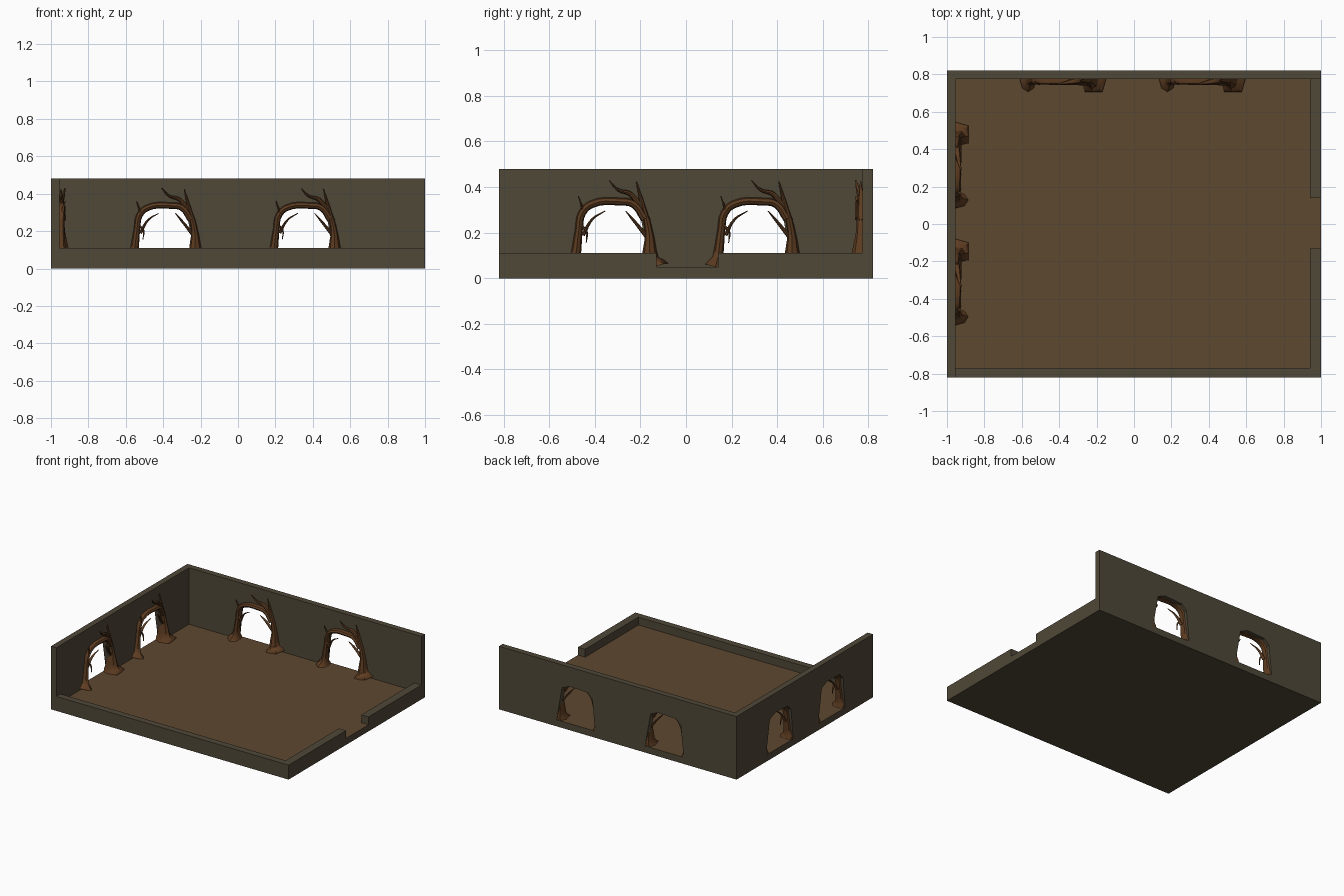
import bpy, bmesh, math
from mathutils import Matrix

if "Cube" in bpy.data.objects:
    bpy.data.objects.remove(bpy.data.objects["Cube"])

FLOOR, LOW, HIGH, THICK = 0.05, 0.11, 0.48, 0.045


def material(name, rgb):
    m = bpy.data.materials.new(name)
    m.diffuse_color = (*rgb, 1)
    m.use_nodes = True
    m.node_tree.nodes["Principled BSDF"].inputs["Base Color"].default_value = m.diffuse_color
    return m


STONE = material("stone", (0.08, 0.065, 0.04))
EARTH = material("earth", (0.11, 0.065, 0.03))
BARK = material("bark", (0.11, 0.045, 0.015))


def add_object(name, mesh, mat, matrix=Matrix()):
    ob = bpy.data.objects.new(name, mesh)
    bpy.context.collection.objects.link(ob)
    ob.matrix_world = matrix
    if not mesh.materials:
        mesh.materials.append(mat)
    return ob


def prism(name, outline, depth, mat, matrix=Matrix()):
    """Extrude an outline of (u, z) points along local +y."""
    bm = bmesh.new()
    face = bm.faces.new([bm.verts.new((u, 0, z)) for u, z in outline])
    ext = bmesh.ops.extrude_face_region(bm, geom=[face], use_keep_orig=True)
    moved = [g for g in ext["geom"] if isinstance(g, bmesh.types.BMVert)]
    bmesh.ops.translate(bm, verts=moved, vec=(0, depth, 0))
    bmesh.ops.recalc_face_normals(bm, faces=bm.faces)
    mesh = bpy.data.meshes.new(name)
    bm.to_mesh(mesh)
    bm.free()
    return add_object(name, mesh, mat, matrix)


def box(name, x0, x1, y0, y1, z0, z1):
    rect = [(x0, z0), (x1, z0), (x1, z1), (x0, z1)]
    return prism(name, rect, y1 - y0, STONE, Matrix.Translation((0, y0, 0)))


# Base slab with an earth-coloured top
slab = box("floor_slab", -1, 1, -0.82, 0.82, 0, FLOOR)
slab.data.materials.append(EARTH)
for p in slab.data.polygons:
    if p.normal.z > 0.9:
        p.material_index = 1

# Low walls, with an entrance gap on the right
box("front_low_wall", -0.955, 1, -0.82, -0.77, FLOOR, LOW)
box("right_low_wall_front", 0.94, 1, -0.77, -0.13, FLOOR, LOW)
box("right_low_wall_back", 0.94, 1, 0.14, 0.775, FLOOR, LOW)

# Tall walls whose outline is notched by the arched openings
ARCH = [(-.175, FLOOR), (-.15, .285), (-.11, .325), (.04, .332),
        (.105, .305), (.15, FLOOR)]
back_frame = Matrix.Translation((0, 0.775, 0))
left_frame = Matrix.Translation((-0.955, 0, 0)) @ Matrix.Rotation(math.pi / 2, 4, "Z")
back_centres, left_centres = (-0.38, 0.365), (-0.31, 0.315)


def tall_wall(name, u0, u1, centres, frame):
    outline = [(u0, FLOOR)]
    for c in centres:
        outline += [(c + u, z) for u, z in ARCH]
    outline += [(u1, FLOOR), (u1, HIGH), (u0, HIGH)]
    prism(name, outline, THICK, STONE, frame)


tall_wall("back_wall", -0.955, 1, back_centres, back_frame)
tall_wall("left_wall", -0.82, 0.82, left_centres, left_frame)

# Tree limbs: start radius, end radius, then the path as (u, z)
RIGHT_TRUNK = .026, .002, [(.153, .09), (.148, .2), (.117, .33), (.092, .425)]
LEFT_TRUNK = .017, .017, [(-.176, .09), (-.16, .21), (-.146, .285), (-.105, .324),
                          (.02, .336), (.08, .325), (.128, .26)]
BRANCHES = [
    (.015, .002, [(.142, .25), (.068, .368), (.012, .388), (-.028, .43)]),  # upper
    (.011, .002, [(-.165, .2), (-.143, .29), (-.162, .36)]),                # spike
    (.011, .002, [(-.15, .28), (-.152, .235), (-.126, .205), (-.128, .155)]),
    (.009, .002, [(-.142, .19), (-.1, .26), (-.045, .295)]),                # left twig
    (.010, .002, [(.14, .18), (.075, .26), (.045, .295)]),                  # right twig
]


def add_limb(curve, limb, rooted):
    r0, r1, path = limb
    last = len(path) - 1
    knots = [(u, (-.006 if rooted else -.02) * i / last, z, r0 + (r1 - r0) * i / last)
             for i, (u, z) in enumerate(path)]
    if rooted:  # flared foot on the floor
        u = path[0][0]
        knots[0] = (u, 0, path[0][1], r0 * 1.35)
        knots.insert(0, (u * 1.06, 0, FLOOR, r0 * 2.7))
    sp = curve.splines.new("BEZIER")
    sp.bezier_points.add(len(knots) - 1)
    for bp, (u, d, z, r) in zip(sp.bezier_points, knots):
        bp.co, bp.radius = (u, d, z), r
        bp.handle_left_type = bp.handle_right_type = "AUTO"


def tree_mesh():
    cu = bpy.data.curves.new("tree_limbs", "CURVE")
    cu.dimensions = "3D"
    cu.bevel_depth = 1
    cu.bevel_resolution = 2
    cu.resolution_u = 4
    cu.use_fill_caps = True
    for trunk in (RIGHT_TRUNK, LEFT_TRUNK):
        add_limb(cu, trunk, True)
    for branch in BRANCHES:
        add_limb(cu, branch, False)
    tmp = bpy.data.objects.new("tree_curve", cu)
    bpy.context.collection.objects.link(tmp)
    deps = bpy.context.evaluated_depsgraph_get()
    mesh = bpy.data.meshes.new_from_object(tmp.evaluated_get(deps))
    bpy.data.objects.remove(tmp)
    # Deepen limbs through the wall, keeping them inside its outer face
    for v in mesh.vertices:
        v.co.y = max(-0.07, min(0.042, v.co.y * 1.5))
        v.co.z = max(FLOOR, v.co.z)
    return mesh


tree = tree_mesh()
tree.materials.clear()
trees = []
for side, centres, frame in (("back", back_centres, back_frame),
                             ("left", left_centres, left_frame)):
    for i, c in enumerate(centres):
        m = frame @ Matrix.Translation((c, 0, 0))
        trees.append(add_object(f"{side}_tree_arch_{i + 1}", tree, BARK, m))

bpy.ops.object.select_all(action="DESELECT")
trees[0].select_set(True)
bpy.context.view_layer.objects.active = trees[0]
bpy.ops.object.shade_smooth_by_angle(angle=math.radians(40))
